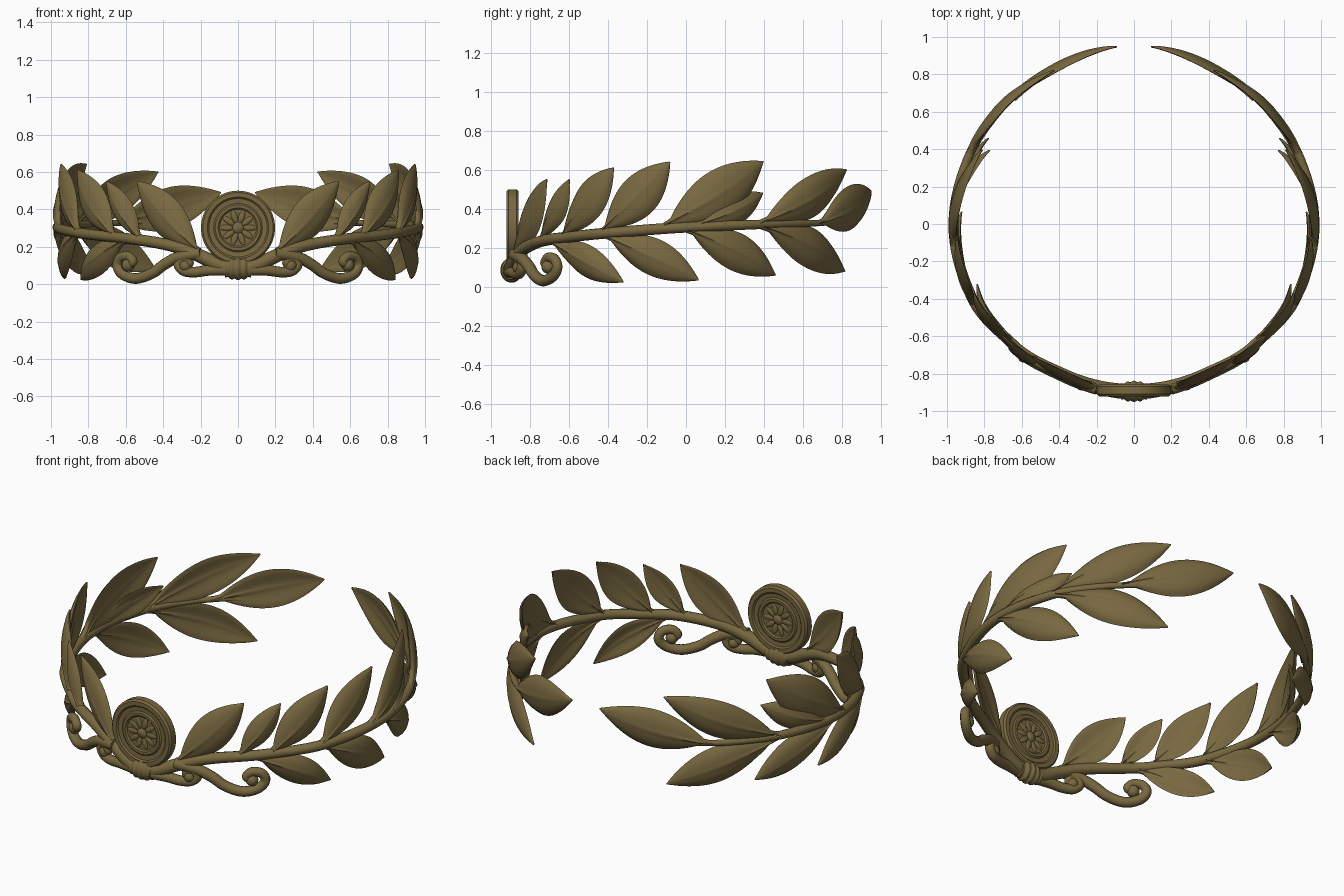
import bpy, bmesh, math
from mathutils import Vector, Matrix

if "Cube" in bpy.data.objects:
    bpy.data.objects.remove(bpy.data.objects["Cube"])

bronze = bpy.data.materials.new("aged_bronze")
bronze.diffuse_color = (0.19, 0.14, 0.052, 1)
bronze.use_nodes = True
bronze.node_tree.nodes["Principled BSDF"].inputs["Base Color"].default_value = bronze.diffuse_color

# wreath radius by angle (degrees from the front)
RADII = [(0, .897), (25, .888), (45, .913), (65, .952), (90, .965),
         (112, .955), (130, .94), (150, .925), (180, .955)]


def radius(a):
    for (a0, r0), (a1, r1) in zip(RADII, RADII[1:]):
        if a <= a1:
            t = max(0, (a - a0) / (a1 - a0))
            return r0 + (r1 - r0) * t * t * (3 - 2 * t)
    return RADII[-1][1]


def wrap(a, z, d, side):
    """Point on the wreath wall: angle, height, outward offset, side."""
    r, t = radius(a) + d, math.radians(a)
    return Vector((side * r * math.sin(t), -r * math.cos(t), z))


def spline(pts, n=8):
    """Catmull-Rom curve through tuples."""
    out = []
    P = [pts[0]] + list(pts) + [pts[-1]]
    for i in range(1, len(P) - 2):
        for k in range(n):
            t = k / n
            out.append([.5 * (2 * b + (c - a) * t + (2 * a - 5 * b + 4 * c - d) * t * t
                              + (3 * b - a - 3 * c + d) * t ** 3)
                        for a, b, c, d in zip(*P[i - 1:i + 3])])
    return out + [list(pts[-1])]


def finish(name, bm, angle=50):
    bmesh.ops.recalc_face_normals(bm, faces=bm.faces)
    me = bpy.data.meshes.new(name)
    bm.to_mesh(me)
    bm.free()
    ob = bpy.data.objects.new(name, me)
    bpy.context.collection.objects.link(ob)
    me.materials.append(bronze)
    bpy.ops.object.select_all(action='DESELECT')
    ob.select_set(True)
    bpy.context.view_layer.objects.active = ob
    bpy.ops.object.shade_smooth_by_angle(angle=math.radians(angle))
    return ob


def loft(bm, rings, closed=False):
    """Skin a list of equal point loops."""
    vs = [[bm.verts.new(p) for p in ring] for ring in rings]
    n = len(vs[0])
    for a, b in zip(vs, vs[1:] + (vs[:1] if closed else [])):
        for i in range(n):
            j = (i + 1) % n
            bm.faces.new((a[i], a[j], b[j], b[i]))
    if not closed:
        bm.faces.new(vs[0])
        bm.faces.new(vs[-1][::-1])


def tube(name, pts, rads, n=12):
    rings = []
    for i, (p, r) in enumerate(zip(pts, rads)):
        tan = (pts[min(i + 1, len(pts) - 1)] - pts[max(i - 1, 0)]).normalized()
        out = Vector((p.x, p.y, 0)).normalized()
        u = tan.cross(out).normalized()
        v = u.cross(tan)
        rings.append([p + r * (math.cos(k * math.tau / n) * u + math.sin(k * math.tau / n) * v)
                      for k in range(n)])
    bm = bmesh.new()
    loft(bm, rings)
    return finish(name, bm)


def leaf(name, a0, z0, a1, z1, width, lean, side):
    """Lens-section leaf with petiole and midrib, wrapped on the wreath wall."""
    scale = math.radians(1) * .94
    axis = Vector(((a1 - a0) * scale, z1 - z0))
    perp = Vector((-axis.y, axis.x)).normalized()
    bend = -.008 if z1 > z0 else .008
    cols = [math.copysign(abs(i / 7) ** 1.25, i) for i in range(-7, 8)]
    rings = []
    for k in range(25):
        t = k / 24
        s = max(0, (t - .05) / .95)
        f = max(0, math.sin(math.pi * s)) ** .85
        half = max(width / 2 * f, .013 * (1 - t) + .003)
        thick = .006 + .013 * (1 - t) + .007 * f
        mid = axis * t + perp * bend * math.sin(math.pi * t)

        def pt(v, face):
            q = mid + perp * half * v
            d = lean * t ** 1.5 + .014 * f * (1 - 2 * v * v)
            d += face * thick * math.sqrt(max(0, 1 - v * v)) * (.75 + .25 * abs(v))
            d += face * .009 * (1 - t) * math.exp(-(v / .1) ** 2)
            return wrap(a0 + q.x / scale, z0 + q.y, d, side)
        rings.append([pt(v, 1) for v in cols] + [pt(v, -1) for v in cols[-2:0:-1]])
    bm = bmesh.new()
    loft(bm, rings)
    return finish(name, bm)


# base angle, base z, tip angle, tip z, width, lean
LEAVES = [
    (13, .17, 37, .55, .21, -.01), (35, .24, 49.5, .55, .14, .005),
    (46, .255, 66.5, .61, .20, -.02), (63, .28, 85, .64, .215, -.015),
    (83, .31, 116, .642, .245, -.05), (94, .32, 117, .48, .15, -.085),
    (113, .325, 152.5, .60, .21, .0), (136, .325, 174.5, .49, .225, .0),
    (41, .235, 69, .025, .165, -.055), (64, .265, 94, .035, .19, -.04),
    (90, .295, 120.5, .06, .195, -.045), (114, .31, 151.5, .08, .21, .0)]

# stem: angle, z, thickness
STEM = [(0, .085, .042), (6, .10, .040), (13, .15, .036), (22, .20, .032), (35, .235, .030),
        (50, .256, .028), (70, .282, .028), (90, .305, .027), (115, .320, .023), (146, .330, .013)]

# tendrils: x, z
BIG = [(.20, .165), (.32, .145), (.40, .105), (.46, .06), (.54, .031), (.605, .05), (.635, .095),
       (.622, .14), (.583, .15), (.558, .122), (.582, .102)]
SMALL = [(.03, .075), (.15, .075), (.23, .065), (.29, .07), (.322, .10),
         (.308, .132), (.275, .135), (.262, .112), (.283, .098)]

for side, tag in ((1, "right"), (-1, "left")):
    for i, spec in enumerate(LEAVES):
        leaf(f"leaf_{tag}_{i + 1}", *spec, side)
    pts = spline(STEM)
    tube(f"stem_{tag}", [wrap(a, z, 0, side) for a, z, r in pts], [r for a, z, r in pts])
    for label, path, r in (("large", BIG, .032), ("small", SMALL, .030)):
        pts = [wrap(math.degrees(math.asin(x / .91)), z, .01, side) for x, z in spline(path)]
        n = len(pts)
        tube(f"{label}_tendril_{tag}", pts, [r * (1 - .25 * k / n) for k in range(n)])
        # rounded bud at the curl's end
        bm = bmesh.new()
        bmesh.ops.create_uvsphere(bm, u_segments=16, v_segments=10, radius=.035,
                                  matrix=Matrix.Translation(pts[-1]))
        finish(f"{label}_curl_bud_{tag}", bm)

# medallion: lathed profile, identical on both faces (radius, half depth)
half = [(.004, .032), (.02, .029), (.03, .020), (.098, .020), (.106, .028), (.122, .028),
        (.130, .021), (.156, .023), (.164, .031), (.188, .031), (.198, .020)]
profile = half + [(r, -d) for r, d in reversed(half)]
centre = Vector((0, -.89, .302))
bm = bmesh.new()
loft(bm, [[centre + Vector((r * math.cos(k * math.tau / 64), -d, r * math.sin(k * math.tau / 64)))
           for k in range(64)] for r, d in profile])
finish("medallion", bm, 40)

# rosette petals on both faces
bm = bmesh.new()
for face in (-1, 1):
    for k in range(10):
        m = (Matrix.Translation(centre) @ Matrix.Rotation(k * math.tau / 10, 4, 'Y')
             @ Matrix.Translation((.062, face * .019, 0)) @ Matrix.Diagonal((.036, .007, .016, 1)))
        bmesh.ops.create_uvsphere(bm, u_segments=12, v_segments=8, radius=1, matrix=m)
finish("rosette_petals", bm)

# ribbed binding knot under the medallion, lathed round the x axis
rings = []
for i in range(37):
    u = i / 18 - 1
    r = .044 + .016 * (1 - u * u) + .004 * math.cos(u * math.pi * 4)
    rings.append([Vector((.07 * u, -.895 + r * .9 * math.cos(k * math.tau / 32),
                          .085 + r * math.sin(k * math.tau / 32))) for k in range(32)])
bm = bmesh.new()
loft(bm, rings)
finish("binding_knot", bm)
